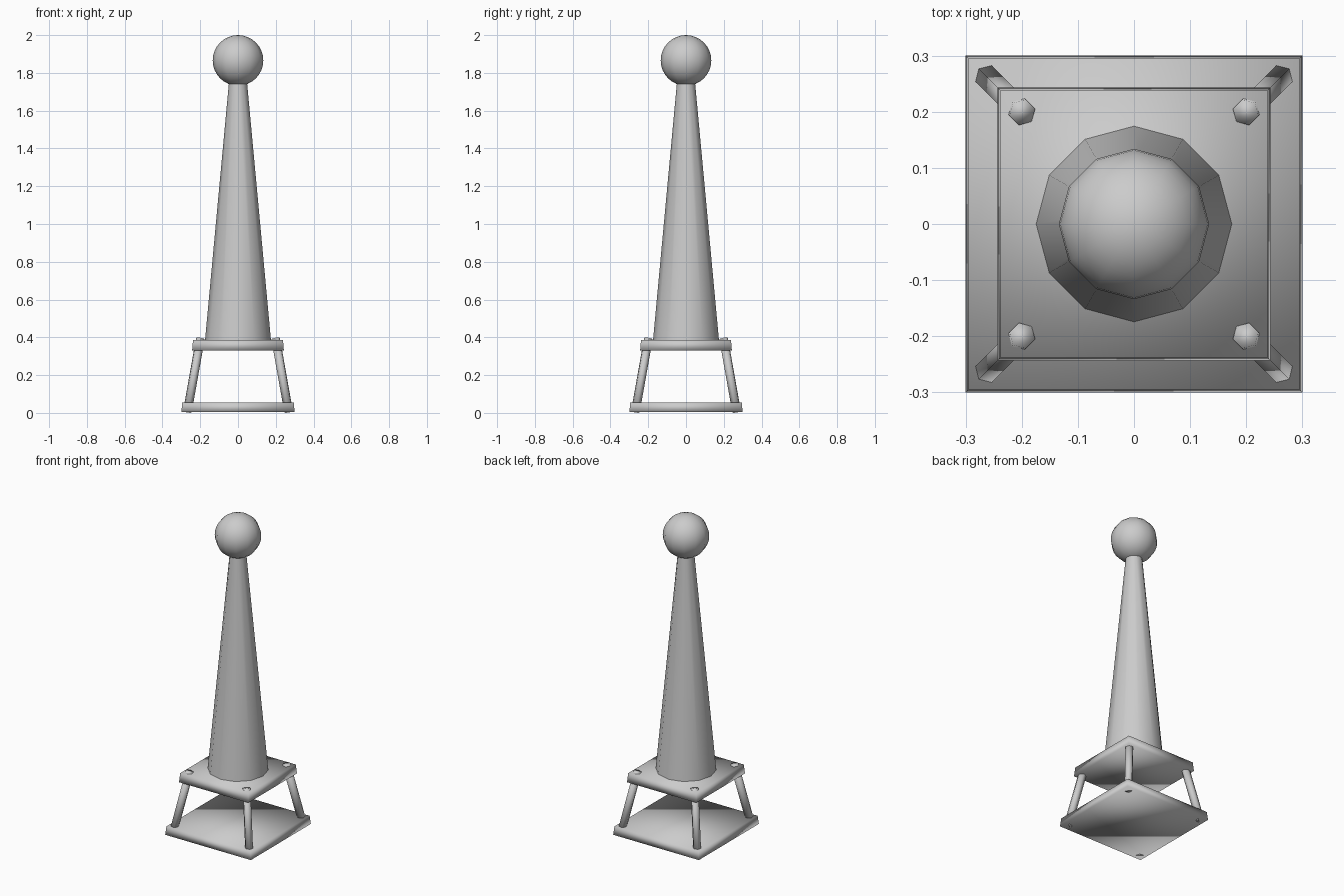
import bpy, math
from mathutils import Vector

if "Cube" in bpy.data.objects:
    bpy.data.objects.remove(bpy.data.objects["Cube"])


def finish(name):
    obj = bpy.context.object
    obj.name = name
    bpy.ops.object.shade_smooth()
    return obj


def plate(name, z0, z1, half_bottom, half_top):
    # Square slab whose sides lean in slightly
    r = math.sqrt(2)
    bpy.ops.mesh.primitive_cone_add(
        vertices=4, radius1=half_bottom * r, radius2=half_top * r,
        depth=z1 - z0, location=(0, 0, (z0 + z1) / 2),
        rotation=(0, 0, math.pi / 4))
    return finish(name)


def rod(name, a, b, radius, sides):
    a, b = Vector(a), Vector(b)
    d = b - a
    bpy.ops.mesh.primitive_cylinder_add(
        vertices=sides, radius=radius, depth=d.length, location=(a + b) / 2,
        rotation=d.to_track_quat('Z', 'Y').to_euler())
    return finish(name)


# Two square plates
plate("base_plate", 0.004, 0.056, 0.30, 0.295)
plate("upper_plate", 0.33, 0.387, 0.243, 0.238)

# Four splayed hexagonal legs passing through both plates
for sx, side in ((-1, "left"), (1, "right")):
    for sy, end in ((-1, "front"), (1, "back")):
        rod(f"{end}_{side}_leg", (0.268 * sx, 0.268 * sy, 0.006),
            (0.199 * sx, 0.199 * sy, 0.394), 0.024, 6)

# Tapered twelve-sided column, its tip running into the ball
bpy.ops.mesh.primitive_cone_add(
    vertices=12, radius1=0.175, radius2=0.046, depth=1.39,
    location=(0, 0, 0.38 + 1.39 / 2))
finish("tapered_column")
bpy.ops.object.shade_smooth_by_angle(angle=math.radians(50))

# Ball on top
bpy.ops.mesh.primitive_uv_sphere_add(
    segments=12, ring_count=16, radius=0.134, location=(0, 0, 1.866))
finish("top_ball")
